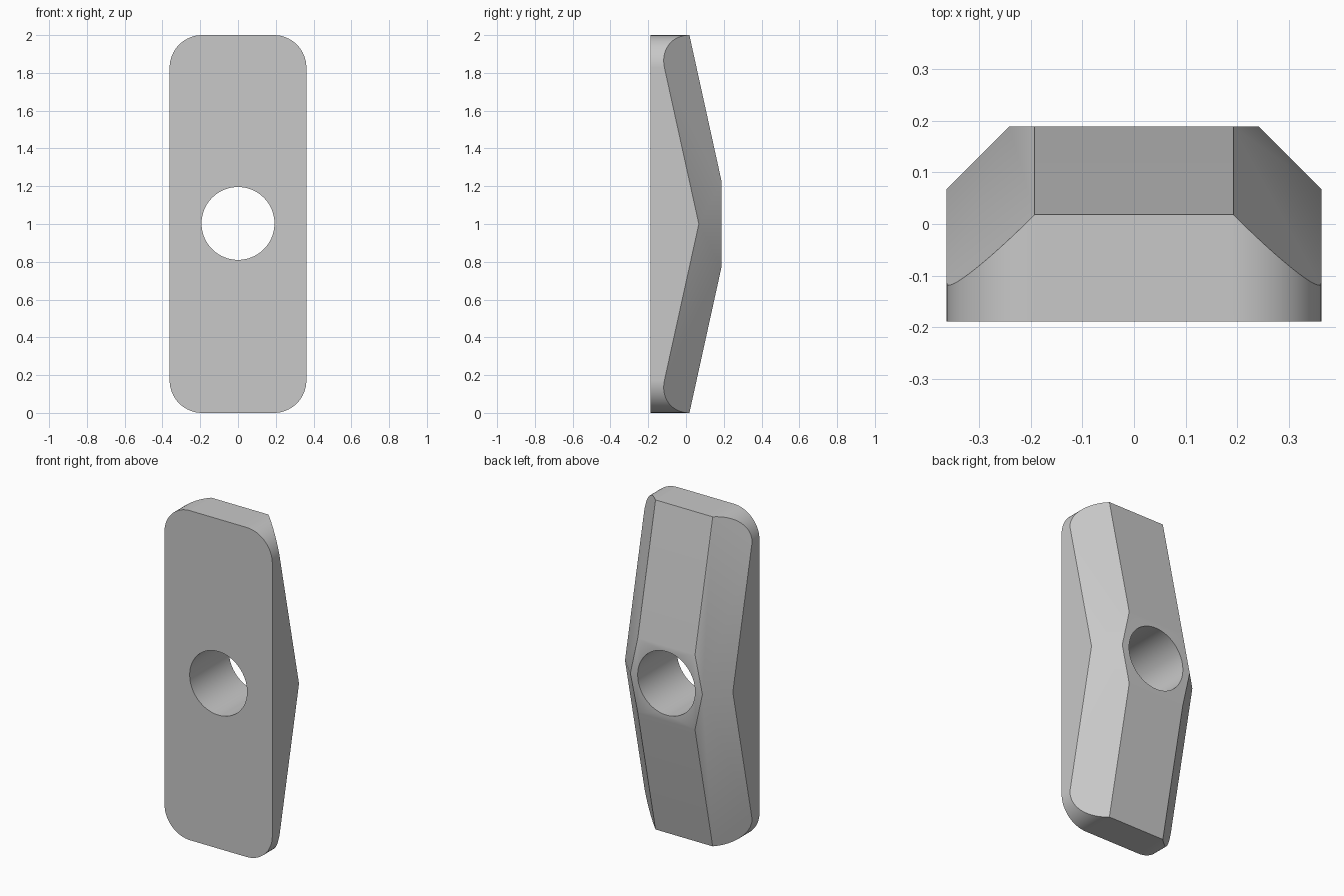
import bpy, bmesh, math
from mathutils import Vector

old = bpy.data.objects.get("Cube")
if old:
    bpy.data.objects.remove(old, do_unlink=True)

HALF_W, HALF_D, CORNER, HOLE_R = 0.362, 0.188, 0.172, 0.193
RIDGE_X, ROOF_Y, SLOPE = 0.192, 0.238, 0.22

grey = bpy.data.materials.new("light_grey")
grey.use_nodes = True
colour = (0.58, 0.58, 0.58, 1)
grey.diffuse_color = colour
grey.node_tree.nodes["Principled BSDF"].inputs["Base Color"].default_value = colour


def cut(bm, point, normal):
    """Remove everything beyond a plane and cap the opening."""
    geom = bm.verts[:] + bm.edges[:] + bm.faces[:]
    res = bmesh.ops.bisect_plane(bm, geom=geom, dist=1e-5, plane_co=point,
                                 plane_no=Vector(normal).normalized(), clear_outer=True)
    edges = [e for e in res["geom_cut"] if isinstance(e, bmesh.types.BMEdge) and e.is_boundary]
    if edges:
        bmesh.ops.contextual_create(bm, geom=edges)


# Rounded rectangular block, extruded front to back
bm = bmesh.new()
outline = []
for quarter, (sx, sz) in enumerate([(1, 1), (-1, 1), (-1, -1), (1, -1)]):
    for i in range(17):
        a = math.pi / 2 * (quarter + i / 16)
        outline.append(bm.verts.new((sx * (HALF_W - CORNER) + CORNER * math.cos(a), -HALF_D,
                                     1 + sz * (1 - CORNER) + CORNER * math.sin(a))))
front = bm.faces.new(outline)
res = bmesh.ops.extrude_face_region(bm, geom=[front], use_keep_orig=True)
bmesh.ops.translate(bm, vec=(0, 2 * HALF_D, 0),
                    verts=[v for v in res["geom"] if isinstance(v, bmesh.types.BMVert)])

# Sloping back faces and their bevelled sides, above and below the middle
for sz in (1, -1):
    cut(bm, (0, ROOF_Y, 1), (0, 1, sz * SLOPE))
    for sx in (1, -1):
        cut(bm, (sx * RIDGE_X, ROOF_Y, 1), (sx, 1, sz * SLOPE))
bmesh.ops.recalc_face_normals(bm, faces=bm.faces)
mesh = bpy.data.meshes.new("plate_body")
bm.to_mesh(mesh)
bm.free()
mesh.materials.append(grey)
body = bpy.data.objects.new("plate_body", mesh)
bpy.context.collection.objects.link(body)

# Round hole through the middle
bpy.ops.mesh.primitive_cylinder_add(vertices=64, radius=HOLE_R, depth=1,
                                    location=(0, 0, 1.003), rotation=(math.pi / 2, 0, 0))
cutter = bpy.context.object
cutter.name = "hole_cutter"
cutter.data.materials.append(grey)
bpy.context.view_layer.objects.active = body
cutter.select_set(False)
body.select_set(True)
hole = body.modifiers.new("hole", "BOOLEAN")
hole.operation, hole.solver, hole.object = "DIFFERENCE", "EXACT", cutter
bpy.ops.object.modifier_apply(modifier=hole.name)
bpy.data.objects.remove(cutter, do_unlink=True)

# Smooth curves with crisp bevel edges
bpy.ops.object.shade_smooth_by_angle(angle=math.radians(30))
weighted = body.modifiers.new("even_shading", "WEIGHTED_NORMAL")
weighted.keep_sharp = True
